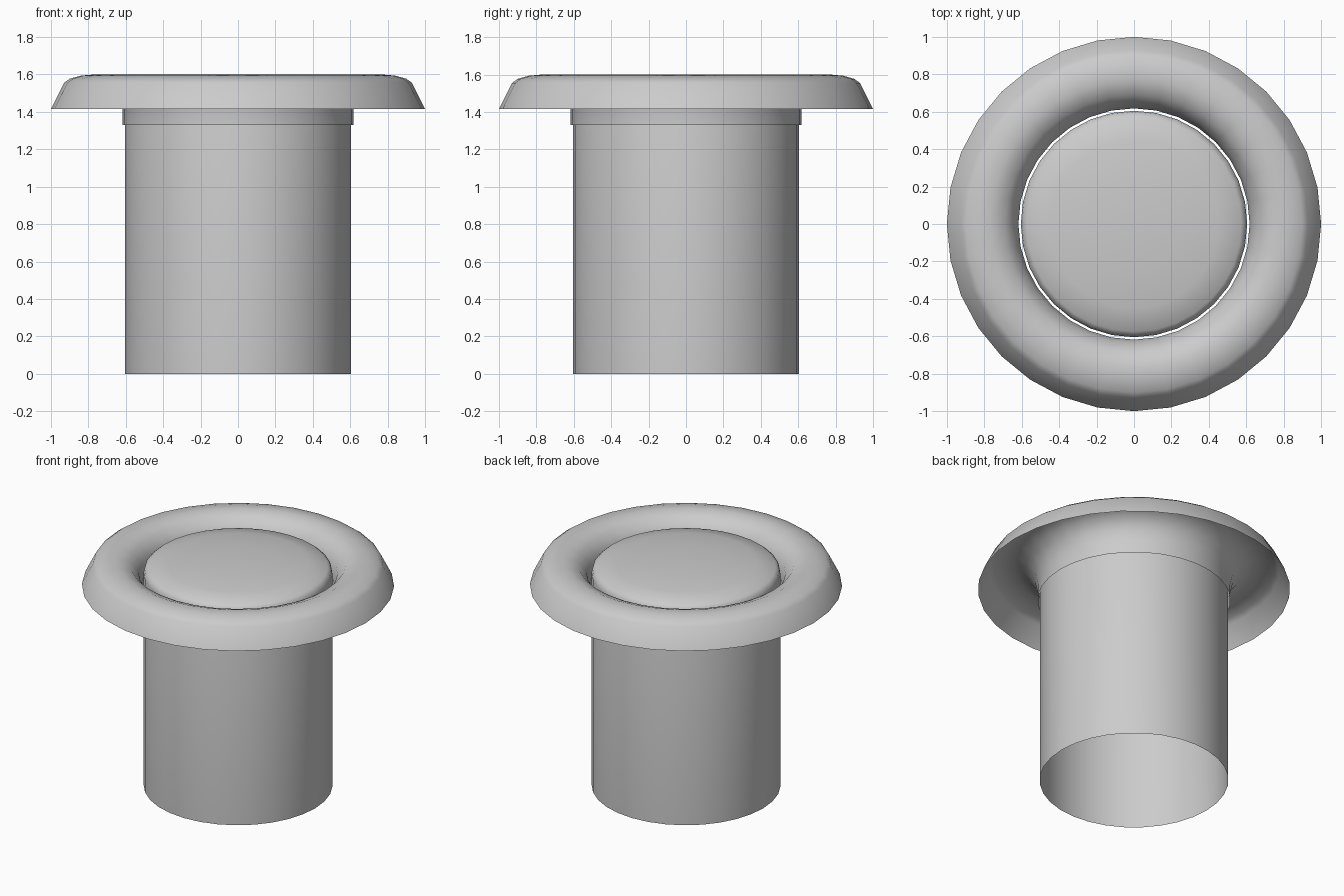
import bpy, bmesh, math

if "Cube" in bpy.data.objects:
    bpy.data.objects.remove(bpy.data.objects["Cube"])

SEGMENTS = 32


def lathe(name, profile, angle=60):
    """Revolve an open (radius, z) profile around z as a thin shell."""
    bm = bmesh.new()
    verts = [bm.verts.new((r, 0, z)) for r, z in profile]
    edges = [bm.edges.new(pair) for pair in zip(verts, verts[1:])]
    bmesh.ops.spin(bm, geom=verts + edges, cent=(0, 0, 0), axis=(0, 0, 1),
                   angle=math.tau, steps=SEGMENTS, use_duplicate=False)
    bmesh.ops.remove_doubles(bm, verts=bm.verts, dist=0.0005)
    bmesh.ops.recalc_face_normals(bm, faces=bm.faces)
    # Make the outermost/top surface face upward
    top = max(bm.faces, key=lambda f: f.calc_center_median().z)
    if top.normal.z < 0:
        bmesh.ops.reverse_faces(bm, faces=bm.faces)
    mesh = bpy.data.meshes.new(name)
    bm.to_mesh(mesh)
    bm.free()
    obj = bpy.data.objects.new(name, mesh)
    bpy.context.collection.objects.link(obj)
    bpy.ops.object.select_all(action='DESELECT')
    obj.select_set(True)
    bpy.context.view_layer.objects.active = obj
    bpy.ops.object.shade_smooth_by_angle(angle=math.radians(angle))
    return obj


# Hollow stem, open at the bottom, with a shallow domed cap
lathe("stem", [(0.605, 0), (0.605, 1.50), (0.598, 1.53), (0.575, 1.55),
               (0.45, 1.575), (0.25, 1.593), (0, 1.60)])

# Rolled collar shell around the stem, separated by a narrow gap
lathe("collar", [(0.618, 1.33), (0.618, 1.42), (0.637, 1.50), (0.69, 1.568),
                 (0.77, 1.60), (0.84, 1.594), (0.90, 1.577), (0.93, 1.555),
                 (1.0, 1.415)])
